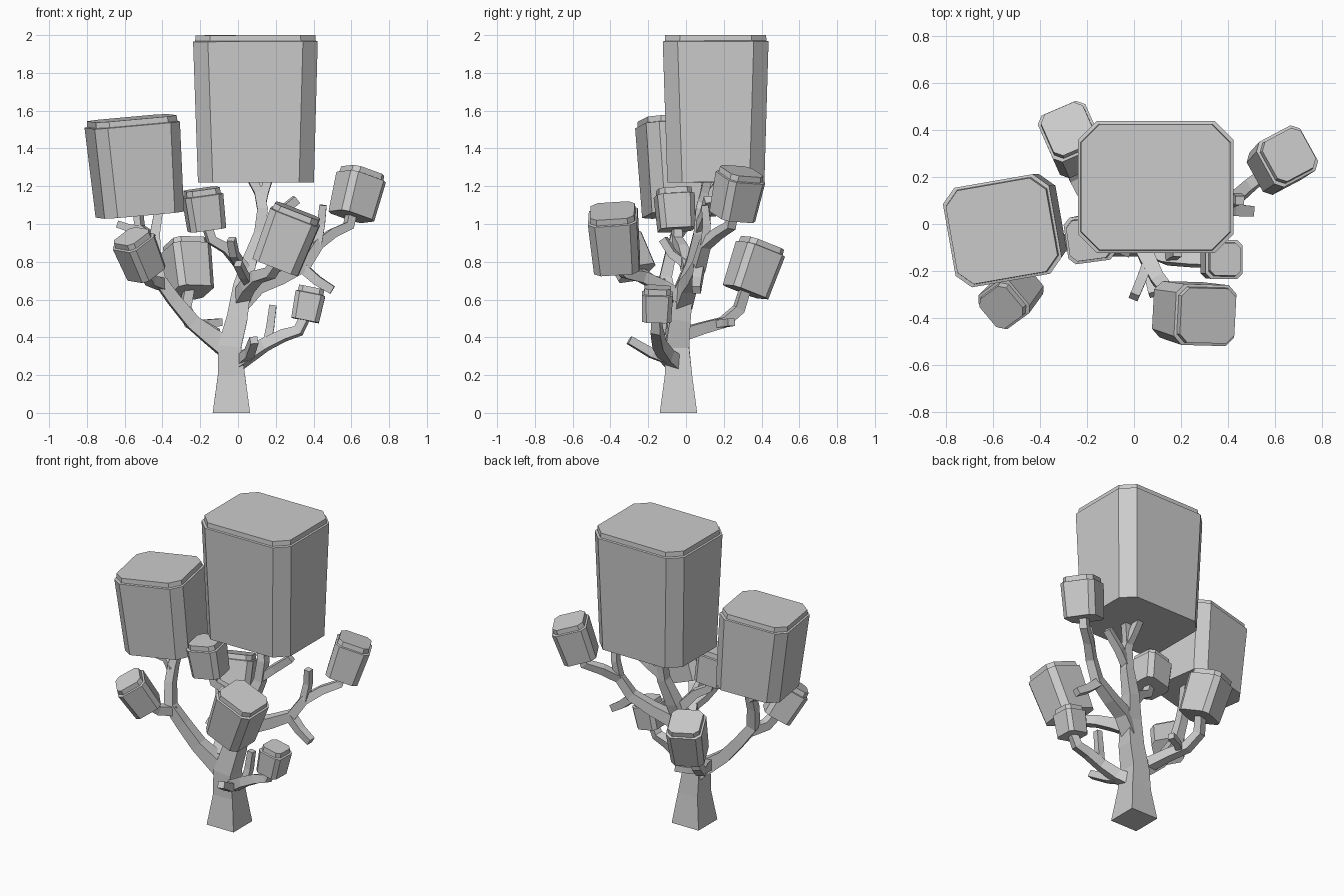
import bpy, bmesh
from mathutils import Vector


def finish(bm, name):
    bmesh.ops.recalc_face_normals(bm, faces=bm.faces)
    me = bpy.data.meshes.new(name)
    bm.to_mesh(me)
    bm.free()
    ob = bpy.data.objects.new(name, me)
    bpy.context.collection.objects.link(ob)
    return ob


def loft(bm, rings):
    rings = [[bm.verts.new(p) for p in r] for r in rings]
    for a, b in zip(rings, rings[1:]):
        n = len(a)
        for i in range(n):
            bm.faces.new((a[i], a[(i + 1) % n], b[(i + 1) % n], b[i]))
    bm.faces.new(rings[0][::-1])
    bm.faces.new(rings[-1])


def branch(name, *pts):
    """Square tapering limb through (x, y, z, half width) points."""
    P = [Vector(p[:3]) for p in pts]
    segs = [(b - a).normalized() for a, b in zip(P, P[1:])]
    tans = [segs[0]] + [(a + b).normalized() for a, b in zip(segs, segs[1:])] + [segs[-1]]
    u = Vector((1, 0, 0)) if abs(tans[0].z) > 0.95 else tans[0].cross(Vector((0, 0, 1)))
    rings, prev = [], tans[0]
    for p, t, src in zip(P, tans, pts):
        u = prev.rotation_difference(t) @ u
        u = (u - t * u.dot(t)).normalized()
        v, r = t.cross(u), src[3]
        rings.append([p + (u * a + v * b) * r for a, b in ((-1, -1), (1, -1), (1, 1), (-1, 1))])
        prev = t
    bm = bmesh.new()
    loft(bm, rings)
    return finish(bm, name)


def leaf_block(name, bottom, top, w, d, spin):
    """Chamfered tapering box with a stepped-in cap."""
    bottom, top = Vector(bottom), Vector(top)
    ax = top - bottom
    h = ax.length
    ax.normalize()
    from math import cos, sin, radians
    u = Vector((cos(radians(spin)), sin(radians(spin)), 0))
    u = (u - ax * u.dot(ax)).normalized()
    v = ax.cross(u)
    c = 0.14 * min(w, d)
    rings = []
    for z, grow in ((0, -0.035 * w), (h - 0.034, 0), (h - 0.031, -0.011), (h, -0.013)):
        a, b = w / 2 + grow, d / 2 + grow
        oct_ = ((a, -b + c), (a, b - c), (a - c, b), (-a + c, b),
                (-a, b - c), (-a, -b + c), (-a + c, -b), (a - c, -b))
        rings.append([bottom + ax * z + u * x + v * y for x, y in oct_])
    bm = bmesh.new()
    loft(bm, rings)
    return finish(bm, name)


# Foliage blocks
leaf_block("foliage_crown", (.095, .158, 1.22), (.092, .157, 2.0), .66, .56, 0)
leaf_block("foliage_left", (-.52, -.01, 1.05), (-.563, -.03, 1.56), .46, .43, 10)
leaf_block("foliage_inner", (-.165, -.05, .97), (-.193, -.065, 1.185), .205, .2, 8)
leaf_block("foliage_front_left", (-.485, -.26, .74), (-.565, -.355, .935), .19, .19, 40)
leaf_block("foliage_front", (.2, -.365, .775), (.315, -.39, 1.07), .275, .26, -3)
leaf_block("foliage_back_left", (-.25, .315, .64), (-.28, .405, .9), .22, .23, 24)
leaf_block("foliage_right", (.6, .245, 1.04), (.66, .295, 1.28), .22, .22, 29)
leaf_block("foliage_low_right", (.355, -.155, .49), (.39, -.15, .665), .16, .165, 0)

# Trunk and forks under the crown
branch("trunk", (-.035, -.04, 0, .099), (-.035, -.04, .2, .072), (-.045, -.045, .35, .062),
       (-.005, -.03, .5, .055), (.02, -.01, .66, .048), (.06, .04, .8, .038),
       (.115, .07, .95, .03), (.13, .08, 1.08, .028), (.11, .1, 1.17, .024), (.065, .11, 1.25, .022))
branch("crown_fork_right", (.125, .085, 1.1, .022), (.14, .1, 1.17, .022), (.165, .12, 1.25, .022))
branch("crown_fork_back", (.125, .085, 1.1, .022), (.12, .14, 1.17, .022), (.12, .2, 1.25, .022))
branch("crown_twig", (.12, .07, .97, .024), (.2, .1, 1.04, .024), (.31, .12, 1.13, .022))

# Left limb and its offshoots
branch("left_limb", (-.04, -.04, .33, .055), (-.15, -.055, .41, .045), (-.24, -.07, .48, .038),
       (-.34, -.09, .6, .034), (-.42, -.11, .71, .032), (-.44, -.08, .85, .028),
       (-.44, -.05, .95, .026), (-.42, -.02, 1.07, .022))
branch("left_fork", (-.44, -.06, .92, .024), (-.52, -.02, .98, .022), (-.53, 0, 1.07, .02))
branch("left_twig", (-.5, -.03, .97, .02), (-.58, -.03, .98, .02), (-.64, -.03, 1.0, .019))
branch("front_left_limb", (-.4, -.1, .68, .03), (-.46, -.19, .7, .028), (-.49, -.265, .76, .026))
branch("back_left_limb", (-.13, -.04, .41, .035), (-.19, .09, .45, .03), (-.25, .2, .48, .028),
       (-.28, .28, .55, .027), (-.26, .315, .66, .025))
branch("back_left_twig", (-.23, .16, .47, .02), (-.16, .21, .475, .02), (-.09, .24, .48, .02))

# Right limb and its offshoots
branch("right_limb", (.01, -.02, .58, .045), (.1, .01, .67, .04), (.22, .04, .715, .035),
       (.35, .07, .78, .03), (.42, .1, .89, .027), (.5, .17, .95, .025),
       (.585, .235, .99, .024), (.602, .247, 1.06, .023))
branch("right_stub", (.34, .07, .77, .027), (.42, .06, .7, .025), (.5, .055, .65, .022))
branch("right_twig", (.42, .1, .89, .023), (.44, .11, 1.0, .021), (.45, .1, 1.1, .019))

# Front and inner limbs
branch("front_limb", (.01, -.02, .6, .038), (.05, -.13, .67, .034), (.1, -.23, .72, .03),
       (.17, -.32, .74, .028), (.21, -.37, .8, .025))
branch("front_stub", (.06, -.16, .69, .022), (.03, -.24, .73, .021), (0, -.31, .79, .02))
branch("inner_limb", (.035, .01, .76, .03), (-.06, -.02, .87, .026), (-.14, -.045, .915, .024),
       (-.165, -.05, .99, .022))
branch("inner_twig", (.01, .0, .79, .023), (-.02, -.07, .84, .021), (-.035, -.12, .92, .02))

# Low right limb and its offshoots
branch("low_limb", (-.035, -.04, .25, .042), (.05, -.1, .3, .034), (.14, -.14, .36, .03),
       (.24, -.15, .41, .028), (.32, -.155, .435, .026), (.357, -.155, .51, .023))
branch("low_twig", (.15, -.14, .36, .022), (.17, -.125, .45, .021), (.185, -.12, .57, .019))
branch("low_stub", (.02, -.08, .28, .026), (.06, -.18, .315, .024), (.085, -.3, .385, .021))
